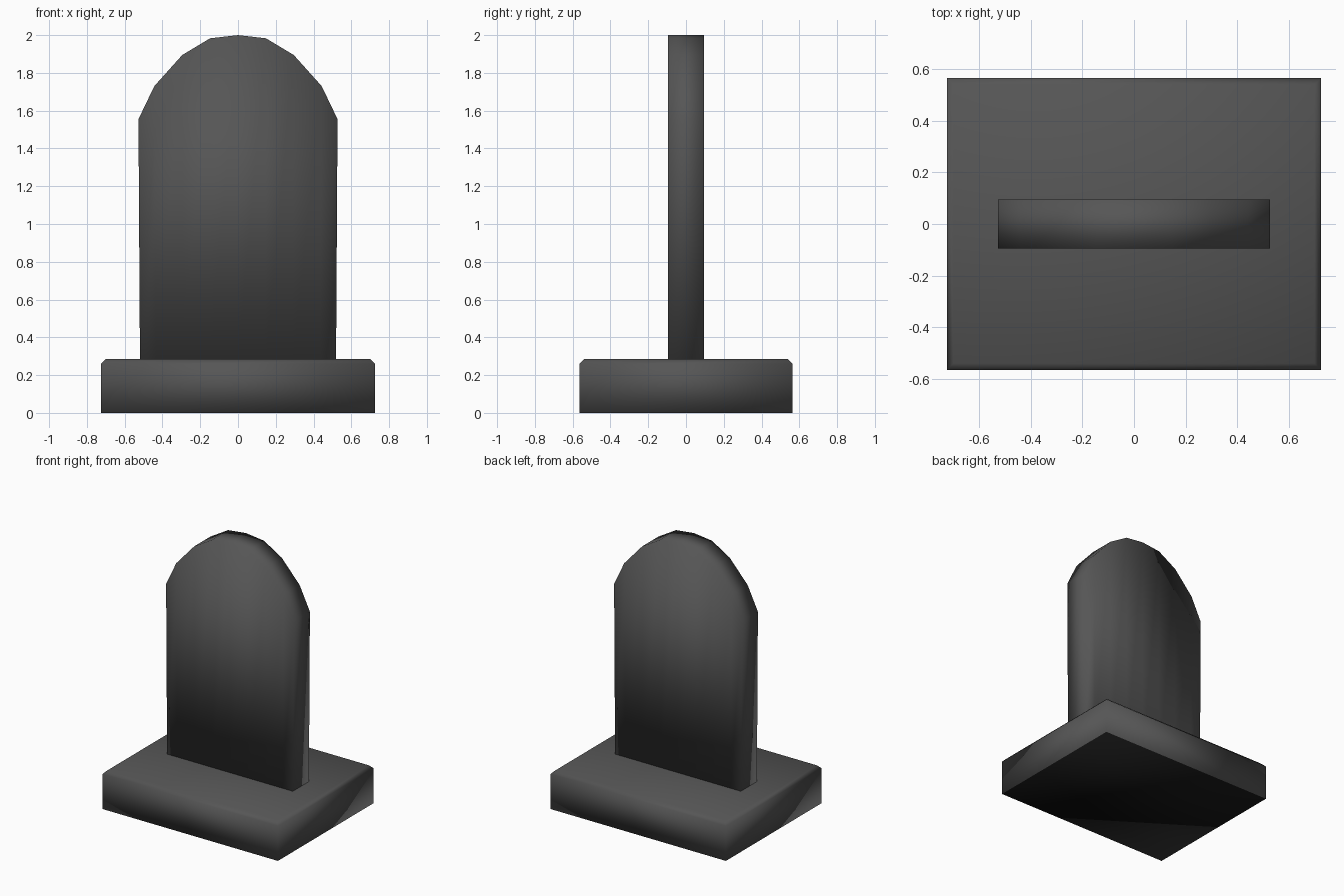
import bpy, bmesh

if "Cube" in bpy.data.objects:
    bpy.data.objects.remove(bpy.data.objects["Cube"])


def flat_colour(name, value):
    mat = bpy.data.materials.new(name)
    mat.diffuse_color = (value, value, value, 1)
    mat.use_nodes = True
    mat.node_tree.nodes["Principled BSDF"].inputs["Base Color"].default_value = mat.diffuse_color
    return mat


stone = flat_colour("dark grey stone", 0.092)
black = flat_colour("black underside", 0.007)


def finish(name, bm):
    """Turn a bmesh into a smooth-shaded object with a black underside."""
    bmesh.ops.recalc_face_normals(bm, faces=bm.faces)
    for f in bm.faces:
        f.smooth = True
        f.material_index = 1 if f.normal.z < -0.9 else 0
    mesh = bpy.data.meshes.new(name)
    bm.to_mesh(mesh)
    bm.free()
    mesh.materials.append(stone)
    mesh.materials.append(black)
    obj = bpy.data.objects.new(name, mesh)
    bpy.context.collection.objects.link(obj)


# Plinth: low block with a small chamfer around its top edges
W, D, H = 1.45, 1.13, 0.285
bm = bmesh.new()
bmesh.ops.create_cube(bm, size=1)
for v in bm.verts:
    v.co = (v.co.x * W, v.co.y * D, (v.co.z + 0.5) * H)
top_edges = [e for e in bm.edges if all(v.co.z > H - 0.01 for v in e.verts)]
bmesh.ops.bevel(bm, geom=top_edges, offset=0.025, segments=1, affect='EDGES')
finish("plinth", bm)

# Headstone: vertical strips under a faceted round top, tapering slightly downwards
half = [(0.527, 1.555), (0.443, 1.73), (0.295, 1.895), (0.148, 1.983)]
arch = [(-x, z) for x, z in half] + [(0, 2.0)] + half[::-1]
T, BOTTOM, TAPER = 0.095, 0.28, 0.985
bm = bmesh.new()
# each ring runs bottom front, top front, top back, bottom back
rings = [[bm.verts.new(co) for co in ((x * TAPER, -T, BOTTOM), (x, -T, z),
                                      (x, T, z), (x * TAPER, T, BOTTOM))]
         for x, z in arch]
for a, b in zip(rings, rings[1:]):
    for i in range(4):
        j = (i + 1) % 4
        bm.faces.new((a[i], a[j], b[j], b[i]))
for end in (rings[0], rings[-1]):
    bm.faces.new(end)
finish("headstone", bm)
